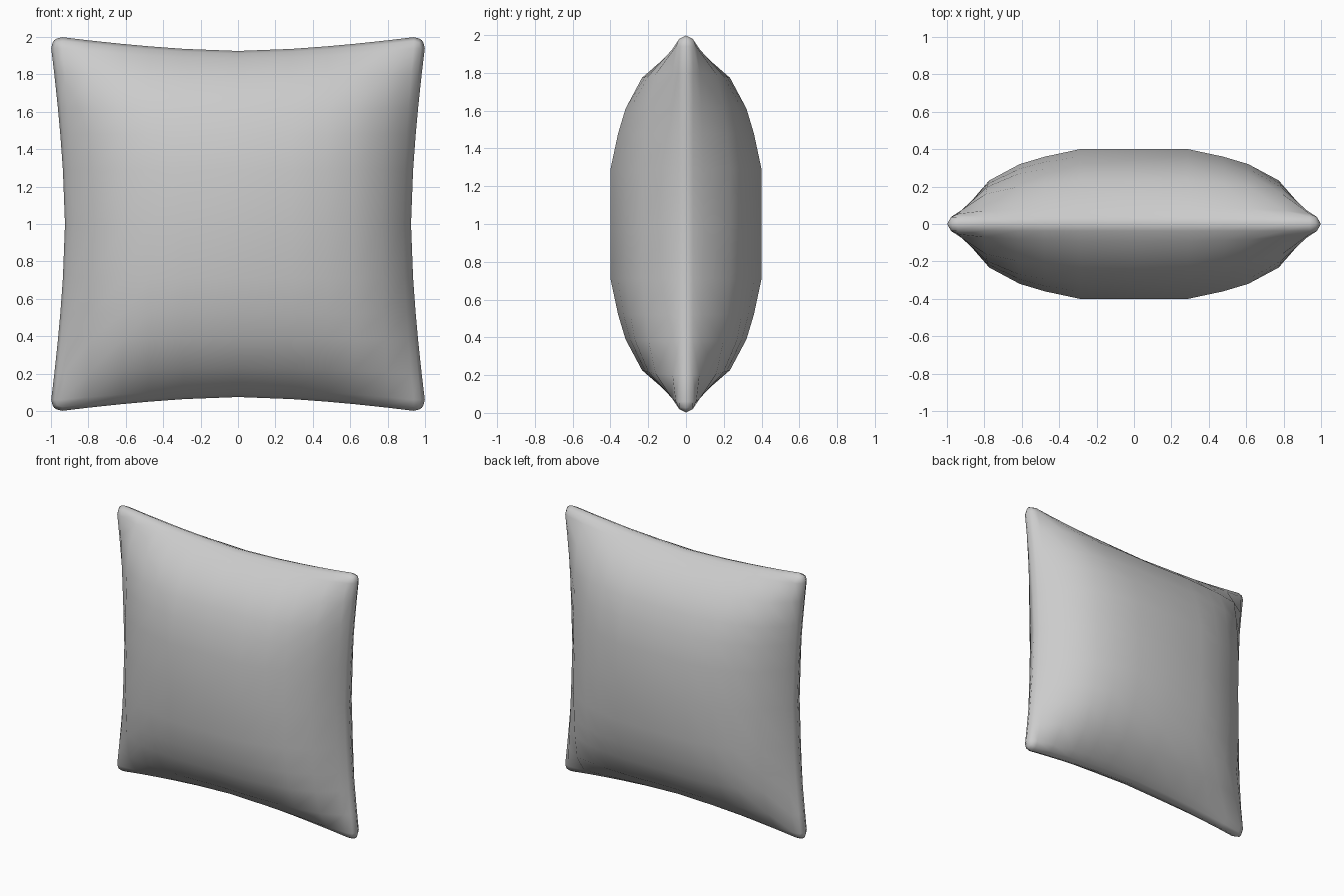
import bpy, bmesh
from math import hypot

if "Cube" in bpy.data.objects:
    bpy.data.objects.remove(bpy.data.objects["Cube"])

# Puff profile: (distance from centre, fullness); mirrored to both sides
HALF = [(0, 1), (0.29, 1), (0.48, 0.89), (0.62, 0.78), (0.8, 0.54), (0.94, 0.15), (0.98, 0.0), (1, 0.0)]
STEPS = [(-d, f) for d, f in reversed(HALF[1:])] + HALF
SEAM, PUFF = 0.037, 0.363
PINCH, CORNER = 0.075, 0.94


def outline(u, v):
    """Round the square's corners, then pull the middle of each side inward."""
    x, y = abs(u), abs(v)
    dx, dy = x - CORNER, y - CORNER
    if dx > 0 and dy > 0:
        k = max(dx, dy) / hypot(dx, dy)
        x, y = CORNER + dx * k, CORNER + dy * k

    def pull(a, b):
        return a * (1 - PINCH * a ** 3 * max(0, 1 - (b / 0.95) ** 1.6))
    px, py = pull(x, y), pull(y, x)
    return (px if u >= 0 else -px), (py if v >= 0 else -py)


bm = bmesh.new()
n = len(STEPS)
# Front and back puffed panels, meeting at the seam
for side in (-1, 1):
    rows = []
    for v, fv in STEPS:
        row = []
        for u, fu in STEPS:
            x, z = outline(u, v)
            full = fu * fv + 0.2 * (min(fu, fv) - fu * fv)
            on_seam = max(abs(u), abs(v)) >= 1
            y = 0 if on_seam else side * (SEAM + PUFF * full)
            row.append(bm.verts.new((x, y, z + 1)))
        rows.append(row)
    for j in range(n - 1):
        for i in range(n - 1):
            bm.faces.new((rows[j][i], rows[j][i + 1], rows[j + 1][i + 1], rows[j + 1][i]))

bmesh.ops.remove_doubles(bm, verts=bm.verts, dist=0.0005)
bmesh.ops.recalc_face_normals(bm, faces=bm.faces)
for f in bm.faces:
    f.smooth = True

mesh = bpy.data.meshes.new("pillow")
bm.to_mesh(mesh)
bm.free()
pillow = bpy.data.objects.new("pillow", mesh)
bpy.context.collection.objects.link(pillow)
